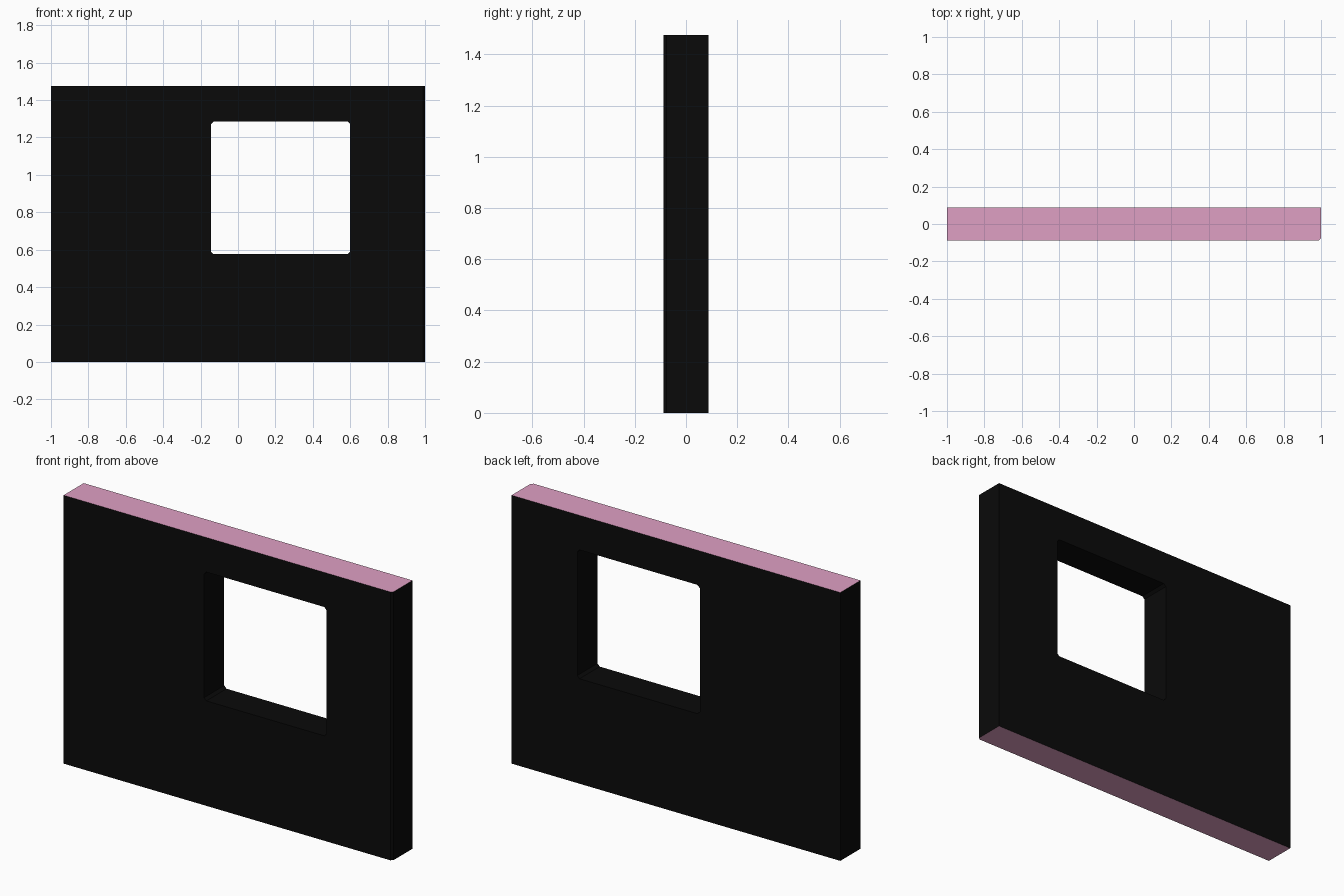
import bpy, bmesh

if "Cube" in bpy.data.objects:
    bpy.data.objects.remove(bpy.data.objects["Cube"])

W, D, H = 2.0, 0.175, 1.475
X0, X1, Z0, Z1 = -0.145, 0.60, 0.577, 1.285


def material(name, color):
    m = bpy.data.materials.new(name)
    m.diffuse_color = (*color, 1)
    m.use_nodes = True
    m.node_tree.nodes["Principled BSDF"].inputs["Base Color"].default_value = m.diffuse_color
    return m


black = material("black_face", (0.003, 0.003, 0.003))
pink = material("pink_cap", (0.74, 0.35, 0.55))


def prism(name, pts, vec):
    """Extrude a closed polygon along vec."""
    bm = bmesh.new()
    face = bm.faces.new([bm.verts.new(p) for p in pts])
    res = bmesh.ops.extrude_face_region(bm, geom=[face], use_keep_orig=True)
    verts = [g for g in res["geom"] if isinstance(g, bmesh.types.BMVert)]
    bmesh.ops.translate(bm, verts=verts, vec=vec)
    bmesh.ops.recalc_face_normals(bm, faces=bm.faces)
    me = bpy.data.meshes.new(name)
    bm.to_mesh(me)
    bm.free()
    me.materials.append(black)
    ob = bpy.data.objects.new(name, me)
    bpy.context.collection.objects.link(ob)
    return ob


# Wall slab, with one small clipped front corner and pink top and bottom
x, y, c = W / 2, D / 2, 0.012
wall = prism("wall", [(-x, -y, 0), (x - c, -y, 0), (x, -y + c, 0), (x, y, 0), (-x, y, 0)], (0, 0, H))
wall.data.materials.append(pink)
for p in wall.data.polygons:
    p.material_index = 1 if abs(p.normal.z) > 0.9 else 0

# Window opening with slightly clipped corners
c = 0.014
outline = [(X0 + c, Z0), (X1 - c, Z0), (X1, Z0 + c), (X1, Z1 - c),
           (X1 - c, Z1), (X0 + c, Z1), (X0, Z1 - c), (X0, Z0 + c)]
cutter = prism("window_cutter", [(px, -D, pz) for px, pz in outline], (0, 2 * D, 0))
cutter.hide_render = True
cutter.hide_set(True)

cut = wall.modifiers.new("window", 'BOOLEAN')
cut.operation = 'DIFFERENCE'
cut.solver = 'EXACT'
cut.object = cutter
